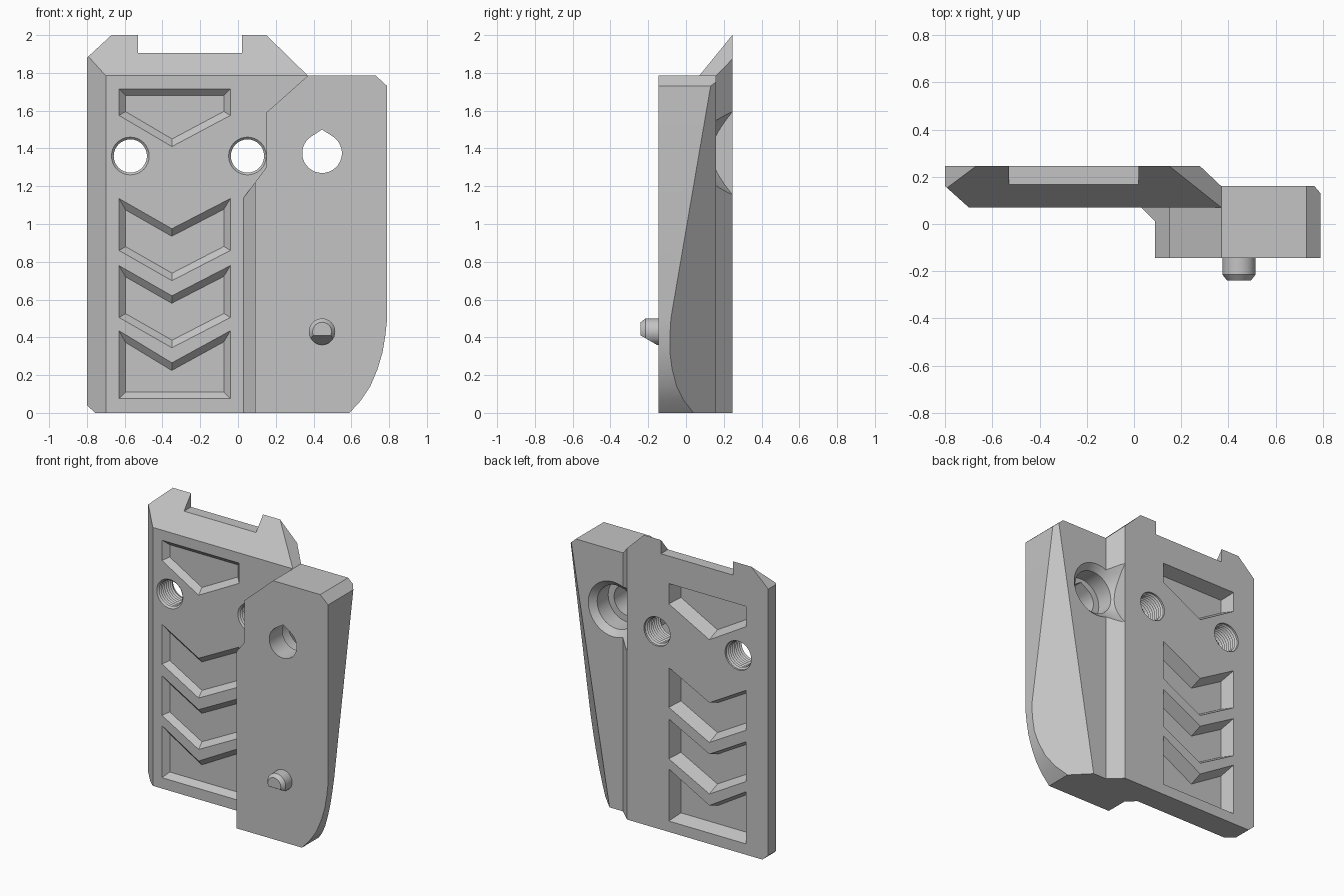
import bpy, bmesh, math
from mathutils import Vector

old = bpy.data.objects.get("Cube")
if old:
    bpy.data.objects.remove(old, do_unlink=True)

grey = bpy.data.materials.new("plain grey")
grey.use_nodes = True
grey.diffuse_color = (0.55, 0.55, 0.55, 1)
for node in grey.node_tree.nodes:
    if node.type == 'BSDF_PRINCIPLED':
        node.inputs["Base Color"].default_value = grey.diffuse_color
        node.inputs["Roughness"].default_value = 0.6


def loft(name, rings, cuts=()):
    """Closed solid through rings of points, trimmed by (point, normal) planes."""
    bm = bmesh.new()
    loops = [[bm.verts.new(p) for p in ring] for ring in rings]
    n = len(loops[0])
    for a, b in zip(loops, loops[1:]):
        for i in range(n):
            j = (i + 1) % n
            bm.faces.new((a[i], a[j], b[j], b[i]))
    bm.faces.new(loops[0])
    bm.faces.new(loops[-1][::-1])
    for point, normal in cuts:
        res = bmesh.ops.bisect_plane(
            bm, geom=bm.verts[:] + bm.edges[:] + bm.faces[:], dist=1e-5,
            plane_co=point, plane_no=Vector(normal).normalized(), clear_outer=True)
        edges = [e for e in res["geom_cut"] if isinstance(e, bmesh.types.BMEdge)]
        bmesh.ops.edgeloop_fill(bm, edges=edges)
    bmesh.ops.recalc_face_normals(bm, faces=bm.faces[:])
    mesh = bpy.data.meshes.new(name)
    bm.to_mesh(mesh)
    bm.free()
    mesh.materials.append(grey)
    obj = bpy.data.objects.new(name, mesh)
    bpy.context.collection.objects.link(obj)
    return obj


def at_y(pts, y):
    return [(x, y, z) for x, z in pts]


def slab(name, pts, y0, y1, cuts=()):
    return loft(name, [at_y(pts, y0), at_y(pts, y1)], cuts)


def circle(cx, cz, r, n=32):
    return [(cx + r * math.cos(math.tau * i / n), cz + r * math.sin(math.tau * i / n))
            for i in range(n)]


def lathe(name, cx, cz, profile, cuts=()):
    return loft(name, [at_y(circle(cx, cz, r), y) for y, r in profile], cuts)


def inset(pts, d):
    out = []
    for i, p in enumerate(pts):
        p, a, b = Vector(p), Vector(pts[i - 1]), Vector(pts[(i + 1) % len(pts)])
        e, f = (p - a).normalized(), (b - p).normalized()
        n, m = Vector((-e.y, e.x)), Vector((-f.y, f.x))
        out.append(tuple(p + (n + m) * d / (1 + n.dot(m))))
    return out


def carve(obj, cutters):
    for c in cutters:
        mod = obj.modifiers.new("cut", 'BOOLEAN')
        mod.operation = 'DIFFERENCE'
        mod.solver = 'EXACT'
        mod.object = c
    deps = bpy.context.evaluated_depsgraph_get()
    mesh = bpy.data.meshes.new_from_object(obj.evaluated_get(deps))
    obj.modifiers.clear()
    obj.data = mesh


FRONT, BACK = 0.07, 0.245

# Plate with sloped top, bevelled left edge and bevelled step beside the block
plate = slab("plate", [(-0.8, 0.04), (-0.755, 0), (0.37, 0), (0.37, 1.785),
                       (0.15, 2), (-0.67, 2), (-0.8, 1.88)], FRONT, BACK,
             [((-0.7, FRONT, 0), (-0.09, -0.1, 0)),
              ((0, FRONT, 1.785), (0, -0.215, 0.175)),
              ((0.28, BACK, 0), (0.085, 0.09, 0))])

# Side block with rounded lower corner and long slanted back
block = slab("side_block", [(0.03, 0), (0.59, 0), (0.65, 0.065), (0.7, 0.14), (0.74, 0.235),
                            (0.765, 0.32), (0.78, 0.41), (0.79, 0.5), (0.79, 1.73),
                            (0.73, 1.785), (0.37, 1.785), (0.15, 1.59), (0.15, 1.3),
                            (0.03, 1.14)], -0.145, 0.16,
             [((0.79, -0.08, 0.5), (1.025, 1, -0.171))])

# Locating peg with bevelled tip and slanted underside
peg = lathe("peg", 0.445, 0.43, [(-0.1, 0.07), (-0.215, 0.07), (-0.24, 0.05)],
            [((0, -0.24, 0.41), (0, -0.055, -0.095))])

# Top notch
plate_cuts = [slab("notch_cutter", [(-0.53, 1.905), (0.02, 1.905), (0.02, 2.2),
                                    (-0.53, 2.2)], -0.1, 0.4)]


# Decorative pockets, shallow in front and deep behind
def pocket(low, low_tip, high, high_tip):
    pts = [(-0.63, low), (-0.35, low_tip), (-0.04, low),
           (-0.04, high), (-0.35, high_tip), (-0.63, high)]
    for skin, out, floor, taper in ((FRONT, 0.04, 0.105, 0.035), (BACK, 0.28, 0.155, 0.03)):
        plate_cuts.append(loft("pocket_cutter", [
            at_y(pts, out), at_y(pts, skin), at_y(inset(pts, taper), floor)]))


pocket(1.575, 1.41, 1.715, 1.715)
for z in (0.86, 0.505):
    pocket(z, z - 0.16, z + 0.275, z + 0.115)
pocket(0.075, 0.075, 0.435, 0.265)

# Two threaded holes
thread = [(0.04, 0.1), (FRONT, 0.1)]
thread += [(0.082 + 0.01 * i, 0.1 if i % 2 else 0.088) for i in range(16)]
thread += [(BACK, 0.1), (0.28, 0.1)]
for x in (-0.57, 0.05):
    plate_cuts.append(lathe("thread_cutter", x, 1.36, thread))

# Teardrop hole and flared counterbore behind it
HX, HZ, HR = 0.445, 1.375, 0.105
arc = [math.radians(123 + 294 * i / 28) for i in range(29)]
drop = [(HX + HR * math.cos(a), HZ + HR * math.sin(a)) for a in arc] + [(HX, HZ + 0.125)]
hole = slab("teardrop_cutter", drop, -0.3, 0.4)
bore = lathe("counterbore_cutter", HX, HZ,
             [(0, 0.15), (0.12, 0.15), (0.16, 0.19), (0.3, 0.33)],
             [((0.28, 0, 0), (-1, 0, 0))])

# Relief along the inner edge of the block
relief_pts = [(-0.2, -0.3), (0.09, -0.3), (0.09, 0.01), (-0.06, 0.16), (-0.2, 0.16)]
relief = loft("relief_cutter", [[(x, y, z) for x, y in relief_pts] for z in (-0.2, 2.2)])

carve(plate, plate_cuts + [bore])
carve(block, [relief, hole, bore])
for c in plate_cuts + [hole, bore, relief]:
    bpy.data.objects.remove(c, do_unlink=True)

# Smooth round surfaces, crisp edges
bpy.ops.object.select_all(action='DESELECT')
for obj in (plate, block, peg):
    obj.select_set(True)
bpy.context.view_layer.objects.active = plate
bpy.ops.object.shade_smooth_by_angle(angle=math.radians(25))
